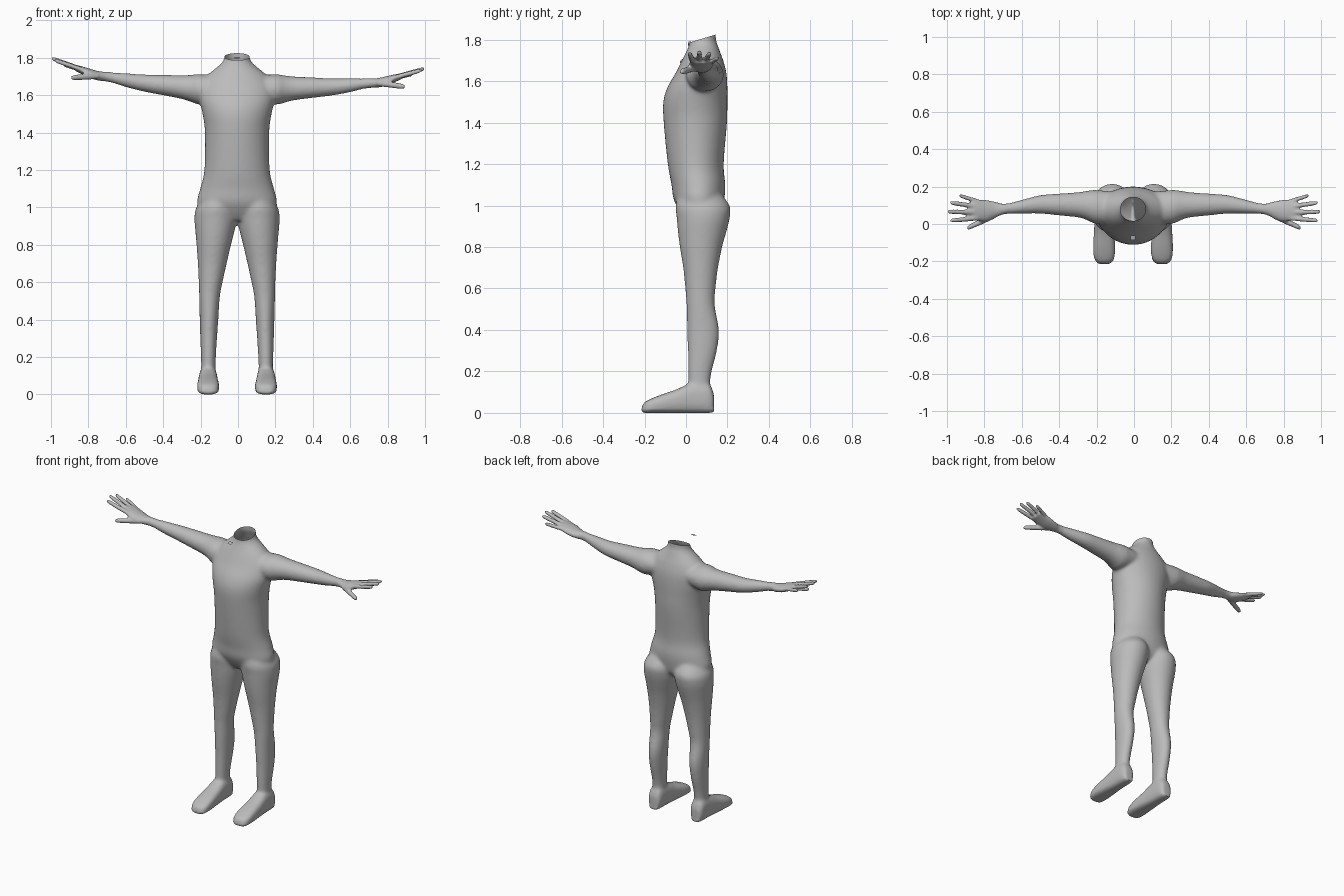
import bpy, bmesh, math
from mathutils import Vector

if "Cube" in bpy.data.objects:
    bpy.data.objects.remove(bpy.data.objects["Cube"])

skin = bpy.data.materials.new("plain grey")
skin.diffuse_color = (0.5, 0.5, 0.5, 1)
skin.use_nodes = True
skin.node_tree.nodes["Principled BSDF"].inputs["Base Color"].default_value = skin.diffuse_color

SEG = 32
bm = bmesh.new()


def resample(rows, n=4):
    """Smoothly interpolate between the section rows (Catmull-Rom)."""
    out = []
    for i in range(len(rows) - 1):
        a, b, c, d = rows[max(i - 1, 0)], rows[i], rows[i + 1], rows[min(i + 2, len(rows) - 1)]
        for k in range(n):
            t = k / n
            out.append([0.5 * (2 * q + (r - p) * t + (2 * p - 5 * q + 4 * r - s) * t * t
                               + (3 * q - p - 3 * r + s) * t ** 3)
                        for p, q, r, s in zip(a, b, c, d)])
    return out + [list(rows[-1])]


def loft(rows, place, power=2.0):
    """Rows are (position, u_min, u_max, v_min, v_max); place maps (pos, u, v) to a point."""
    rings = []
    for p, u0, u1, v0, v1 in resample(rows):
        ring = []
        for i in range(SEG):
            a = 2 * math.pi * i / SEG
            c, s = math.cos(a), math.sin(a)
            u = math.copysign(abs(c) ** (2 / power), c)
            v = math.copysign(abs(s) ** (2 / power), s)
            ring.append(bm.verts.new(place(p, (u0 + u1) / 2 + u * (u1 - u0) / 2,
                                           (v0 + v1) / 2 + v * (v1 - v0) / 2)))
        rings.append(ring)
    faces = [bm.faces.new(rings[0]), bm.faces.new(rings[-1])]
    for r, q in zip(rings, rings[1:]):
        for i in range(SEG):
            j = (i + 1) % SEG
            faces.append(bm.faces.new((r[i], r[j], q[j], q[i])))
    bmesh.ops.recalc_face_normals(bm, faces=faces)


SHIFT = -0.005

# torso and neck: z, half width, front y, back y
torso = [(.93, .10, .0, .13), (.97, .19, -.03, .17), (1.03, .214, -.06, .185),
         (1.1, .198, -.07, .19), (1.2, .175, -.088, .182), (1.4, .172, -.108, .198),
         (1.5, .185, -.11, .2), (1.57, .2, -.09, .2), (1.64, .2, -.05, .195),
         (1.70, .165, -.02, .18), (1.74, .12, 0, .165), (1.77, .085, .013, .155),
         (1.80, .068, .017, .145), (1.86, .067, .017, .145)]
loft([(z, -w, w, f, b) for z, w, f, b in torso], lambda p, u, v: (u + SHIFT, v, p))

# leg: z, inner x, outer x, front y, back y
leg = [(1.08, .03, .16, -.03, .15), (1.0, .0, .218, -.05, .211), (.94, .0, .228, -.045, .211),
       (.88, .012, .224, -.04, .197), (.8, .032, .217, -.03, .175), (.7, .055, .21, -.014, .155),
       (.6, .077, .205, -.004, .143), (.52, .092, .203, .002, .139), (.4, .1, .2, .005, .16),
       (.3, .107, .197, .008, .15), (.16, .115, .192, .01, .118), (.05, .115, .192, .02, .125)]
# foot: y, inner x, outer x, bottom z, top z
foot = [(.135, .125, .185, .005, .09), (.11, .11, .2, 0, .14), (.03, .105, .205, 0, .145),
        (-.05, .1, .21, 0, .112), (-.12, .095, .214, 0, .088), (-.17, .097, .212, 0, .068),
        (-.2, .108, .2, .0, .052), (-.214, .13, .18, .008, .035)]
# arm and palm: x, front y, back y, low z, high z
arm = [(.08, .0, .17, 1.58, 1.70), (.2, .0, .182, 1.55, 1.712), (.25, .02, .178, 1.56, 1.705),
       (.3, .035, .17, 1.572, 1.70), (.4, .045, .163, 1.585, 1.695), (.5, .055, .155, 1.597, 1.69),
       (.6, .055, .13, 1.615, 1.69), (.69, .053, .108, 1.637, 1.69), (.74, .035, .118, 1.64, 1.69),
       (.79, .015, .128, 1.65, 1.70), (.85, .02, .13, 1.675, 1.713), (.875, .03, .12, 1.685, 1.71)]
# fingers and thumb: start point, end point, radius
digits = [((.83, .032, 1.692), (.982, .018, 1.733), .013),
          ((.83, .062, 1.694), (.998, .066, 1.742), .013),
          ((.83, .092, 1.694), (.984, .114, 1.735), .013),
          ((.81, .113, 1.685), (.935, .153, 1.712), .012),
          ((.745, .045, 1.665), (.893, -.022, 1.645), .016)]

for side in (-1, 1):
    def arm_place(p, u, v, side=side):
        # the left arm is raised slightly higher than the right
        lift = 0.055 * max(0, p - .2) / .8 if side < 0 else 0
        return (side * p, u, v + lift)

    loft(leg, lambda p, u, v: (side * u + SHIFT, v, p))
    loft(foot, lambda p, u, v: (side * u + SHIFT, p, v), 2.8)
    loft(arm, arm_place)
    for start, end, r in digits:
        a, b = Vector(start), Vector(end)
        rows = []
        for t, k in ((0, 1), (.35, 1), (.7, .95), (.9, .85), (.97, .6), (1, .25)):
            c = a.lerp(b, t)
            rows.append((c.x, c.y - r * k, c.y + r * k, c.z - r * k, c.z + r * k))
        loft(rows, arm_place)

mesh = bpy.data.meshes.new("body")
bm.to_mesh(mesh)
bm.free()
body = bpy.data.objects.new("body", mesh)
bpy.context.collection.objects.link(body)
bpy.context.view_layer.objects.active = body
body.select_set(True)

# fuse all parts into one skin
remesh = body.modifiers.new("fuse", 'REMESH')
remesh.mode = 'VOXEL'
remesh.voxel_size = 0.007
bpy.ops.object.modifier_apply(modifier="fuse")

bm = bmesh.new()
bm.from_mesh(body.data)
# blend the joints, lightly on hands and soles
trunk = [v for v in bm.verts if abs(v.co.x) < .68 and v.co.z > .02]
for _ in range(14):
    bmesh.ops.smooth_vert(bm, verts=trunk, factor=0.5, use_axis_x=True, use_axis_y=True, use_axis_z=True)
rest = [v for v in bm.verts if abs(v.co.x) >= .68]
bmesh.ops.smooth_vert(bm, verts=rest, factor=0.4, use_axis_x=True, use_axis_y=True, use_axis_z=True)

# open neck, cut on a slope
near = [f for f in bm.faces if abs(f.calc_center_median().x) < .15 and f.calc_center_median().z > 1.7]
geom = list({v for f in near for v in f.verts}) + list({e for f in near for e in f.edges}) + near
bmesh.ops.bisect_plane(bm, geom=geom, plane_co=(0, .018, 1.787), plane_no=(0, -.038, .127), clear_outer=True)
bm.to_mesh(body.data)
bm.free()
body.data.materials.clear()
body.data.materials.append(skin)
bpy.ops.object.shade_smooth_by_angle(angle=math.radians(50))

# small loose patch in front of the neck
patch = bpy.data.meshes.new("neck_patch")
patch.from_pydata([(-.018, -.086, 1.797), (.008, -.086, 1.797), (.008, -.062, 1.803), (-.018, -.062, 1.803)],
                  [], [(0, 1, 2, 3)])
patch.materials.append(skin)
bpy.context.collection.objects.link(bpy.data.objects.new("neck_patch", patch))
